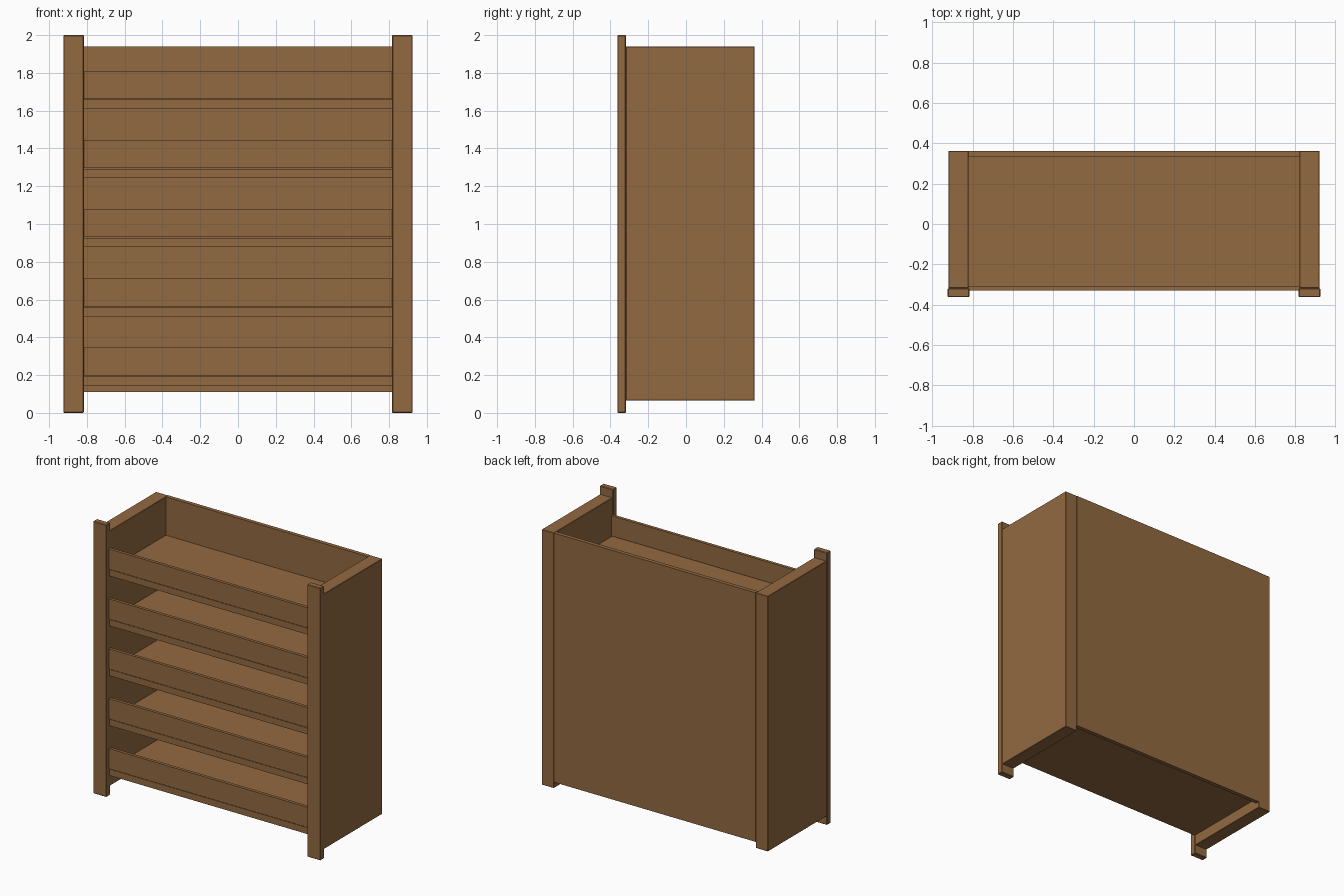
import bpy

cube = bpy.data.objects.get("Cube")
if cube:
    bpy.data.objects.remove(cube, do_unlink=True)

# One wood colour for the whole bookcase
wood = bpy.data.materials.new("warm brown wood")
colour = (0.29, 0.142, 0.053, 1)
wood.use_nodes = True
wood.diffuse_color = colour
wood.node_tree.nodes["Principled BSDF"].inputs["Base Color"].default_value = colour


def board(name, x, y, z, bevel=0.0):
    """Box board from (min, max) pairs, with optionally eased edges."""
    spans = (x, y, z)
    bpy.ops.mesh.primitive_cube_add(size=1, location=[(a + b) / 2 for a, b in spans])
    ob = bpy.context.object
    ob.name = name
    ob.scale = [b - a for a, b in spans]
    bpy.ops.object.transform_apply(location=False, rotation=False, scale=True)
    ob.data.materials.append(wood)
    if bevel:
        mod = ob.modifiers.new("eased edges", "BEVEL")
        mod.width = bevel
        mod.segments = 1
    return ob


INNER, OUTER = 0.82, 0.92
FRONT, BACK = -0.318, 0.363

# Side panels and the taller front posts
for side, s in (("left", 1), ("right", -1)):
    board(f"{side}_side_panel", sorted((s * INNER, s * OUTER)), (FRONT, BACK), (0.065, 1.94), 0.003)
    board(f"{side}_front_post", sorted((s * 0.816, s * 0.924)), (-0.363, FRONT), (0, 2), 0.004)

# Back panel sits between the sides
board("back_panel", (-INNER, INNER), (0.334, BACK), (0.11, 1.94))

# Five shelves, each with a retaining lip along the front
for i in range(5):
    z = 0.145 + i * 0.3665
    board(f"shelf_{i + 1}", (-INNER, INNER), (-0.325, 0.334), (z, z + 0.047))
    board(f"shelf_lip_{i + 1}", (-INNER, INNER), (-0.33, -0.307), (z + 0.052, z + 0.2))
